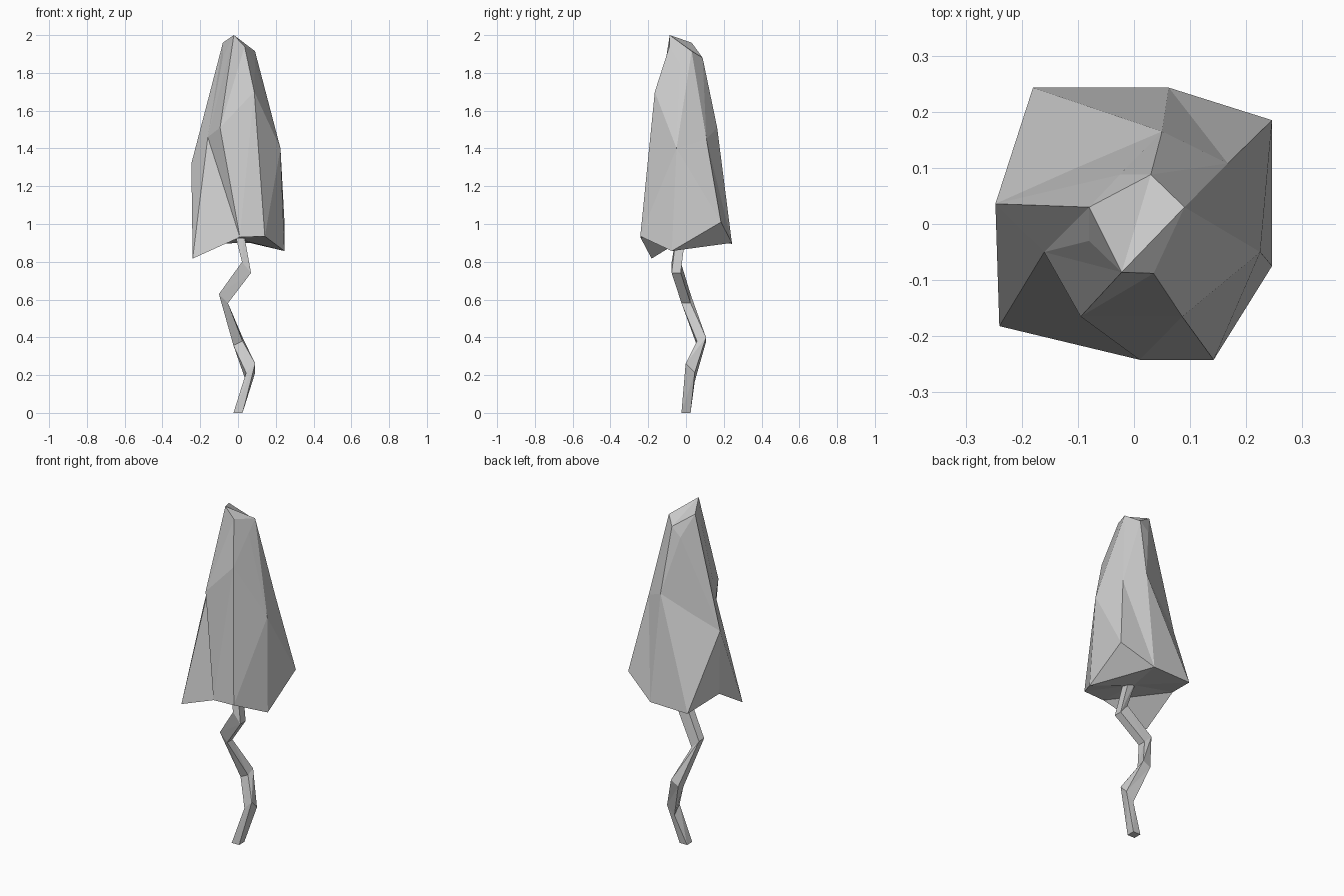
import bpy

if "Cube" in bpy.data.objects:
    bpy.data.objects.remove(bpy.data.objects["Cube"])

def make_object(name, verts, faces):
    mesh = bpy.data.meshes.new(name)
    mesh.from_pydata(verts, [], faces)
    mesh.update()
    obj = bpy.data.objects.new(name, mesh)
    bpy.context.collection.objects.link(obj)
    return obj

def bridge(lower, upper, n, split=()):
    """Triangulated sides between two rings; split lists sides cut the other way."""
    faces = []
    for i in range(n):
        j = (i + 1) % n
        a, b, c, d = lower + i, lower + j, upper + j, upper + i
        faces += [(a, b, c), (a, c, d)] if i not in split else [(a, b, d), (b, c, d)]
    return faces

# Cap: irregular eight-sided rim, shoulder and crown, counter-clockwise from front left
rim = [(-.24, -.182, .817), (.01, -.242, .93), (.142, -.242, .935), (.246, -.075, .857),
       (.246, .185, 1.01), (.062, .243, .9), (-.18, .243, .895), (-.24, .035, .95)]
shoulder = [(-.16, -.05, 1.46), (-.095, -.165, 1.51), (.086, -.165, 1.7), (.225, -.05, 1.4),
            (.167, .108, 1.45), (.05, .165, 1.51), (-.11, .097, 1.405), (-.247, .036, 1.32)]
crown = [(-.08, -.03, 1.88), (-.022, -.086, 2), (.035, -.088, 1.94), (.09, -.03, 1.85),
         (.09, .03, 1.915), (.03, .088, 1.88), (-.025, .088, 1.83), (-.08, .03, 1.96)]
faces = bridge(0, 8, 8, split=(0, 3, 4, 5, 7)) + bridge(8, 16, 8, split=(6, 7))
# Crown facets fan out from the peak
faces += [(17, 18, 20), (18, 19, 20), (17, 20, 21), (17, 21, 23), (21, 22, 23), (17, 23, 16)]
# Underside facets around a shallow centre
underside = [1, 2, 3, 5, 6, 7]
faces += [(7, 1, 0), (3, 5, 4)]
faces += [(24, underside[(k + 1) % 6], underside[k]) for k in range(6)]
make_object("mushroom_cap", rim + shoulder + crown + [(0, 0, .92)], faces)

# Stem: crooked square tube, each ring is centre x, y, z and tilt in x, y
path = [(0, 0, 0, 0, 0), (.067, .022, .213, 1, -1), (0, .082, .378, .5, .4),
        (-.077, 0, .605, -1, 0), (.045, -.052, .77, -1.2, 0), (.005, -.025, .96, 0, 0)]
h = .024
verts = []
for x, y, z, tx, ty in path:
    for sx, sy in ((-h, -h), (h, -h), (h, h), (-h, h)):
        verts.append((x + sx, y + sy, z + tx * sx + ty * sy))
faces = [(3, 2, 1, 0)]
for k in range(len(path) - 1):
    faces += bridge(4 * k, 4 * k + 4, 4)
last = 4 * len(path) - 4
faces.append((last, last + 1, last + 2, last + 3))
make_object("mushroom_stem", verts, faces)
